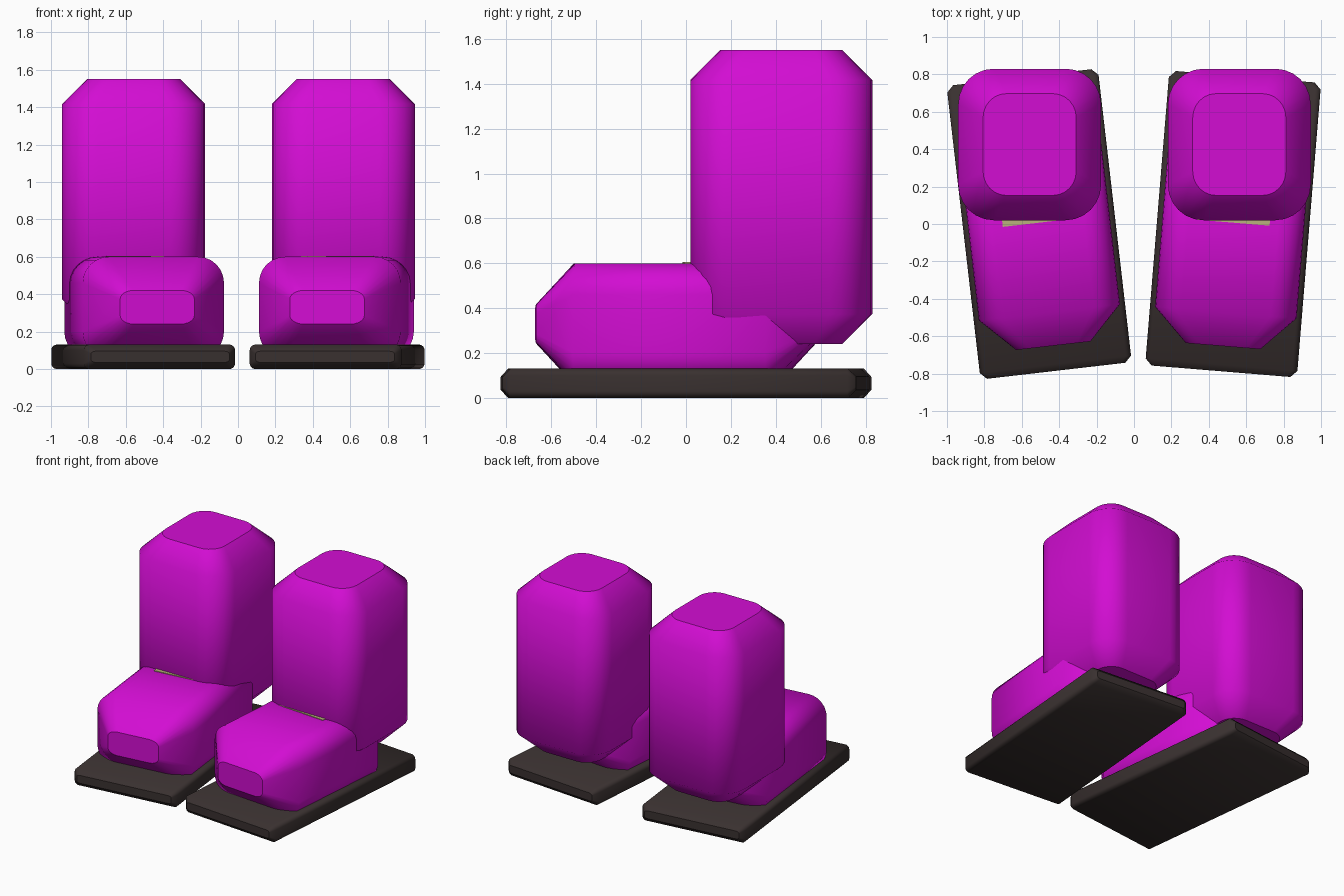
import bpy, bmesh
from math import cos, sin, pi, radians
from mathutils import Matrix, Vector

if "Cube" in bpy.data.objects:
    bpy.data.objects.remove(bpy.data.objects["Cube"])


def make_material(name, rgb):
    mat = bpy.data.materials.new(name)
    mat.use_nodes = True
    mat.diffuse_color = (*rgb, 1)
    mat.node_tree.nodes["Principled BSDF"].inputs["Base Color"].default_value = (*rgb, 1)
    return mat


magenta = make_material("magenta", (0.65, 0.004, 0.65))
dark_rubber = make_material("dark rubber", (0.041, 0.030, 0.029))
pale_lining = make_material("pale lining", (0.50, 0.45, 0.20))


def rounded_outline(half_u, half_v, radius, steps=6):
    """Corner arcs of a rounded rectangle, counter-clockwise."""
    points = []
    for k, (su, sv) in enumerate([(1, 1), (-1, 1), (-1, -1), (1, -1)]):
        for i in range(steps + 1):
            a = (k + i / steps) * pi / 2
            points.append((su * (half_u - radius) + radius * cos(a),
                           sv * (half_v - radius) + radius * sin(a)))
    return points


def tapered_block(name, half_u, half_v, start, end, radius, inset, material,
                  along="Z", location=(0, 0, 0), angle=0):
    """Rounded prism whose two ends slope in to smaller flat caps."""
    outline = rounded_outline(half_u, half_v, radius)
    ku, kv = 1 - inset / half_u, 1 - inset / half_v
    stations = [(start, ku, kv), (start + inset, 1, 1), (end - inset, 1, 1), (end, ku, kv)]
    bm = bmesh.new()
    rings = []
    for w, fu, fv in stations:
        ring = []
        for u, v in outline:
            co = (u * fu, v * fv, w) if along == "Z" else (u * fu, w, v * fv)
            ring.append(bm.verts.new(co))
        rings.append(ring)
    n = len(outline)
    for low, high in zip(rings, rings[1:]):
        for i in range(n):
            j = (i + 1) % n
            bm.faces.new((low[i], low[j], high[j], high[i])).smooth = True
    for ring in (rings[0], rings[-1]):
        cap = bm.faces.new(ring)
        for edge in cap.edges:
            edge.smooth = False
    bmesh.ops.recalc_face_normals(bm, faces=bm.faces)
    finish(bm, name, material, location, angle)


def finish(bm, name, material, location, angle):
    mesh = bpy.data.meshes.new(name)
    bm.to_mesh(mesh)
    bm.free()
    mesh.materials.append(material)
    obj = bpy.data.objects.new(name, mesh)
    obj.location = location
    obj.rotation_euler.z = radians(angle)
    bpy.context.collection.objects.link(obj)


# Each side: leg centre, foot centre and how far the toes turn in
for side, leg_x, foot_x, turn in (("right", -0.558, -0.507, 6.6),
                                  ("left", 0.563, 0.53, -4.7)):
    # upright leg
    tapered_block(side + "_leg", 0.382, 0.405, 0.24, 1.55, 0.19, 0.133, magenta,
                  location=(leg_x, 0.425, 0))
    # shoe upper, running front to back
    tapered_block(side + "_shoe_upper", 0.38, 0.27, -0.655, 0.565, 0.14, 0.18, magenta,
                  along="Y", location=(foot_x, 0, 0.33), angle=turn)
    # flat sole
    tapered_block(side + "_sole", 0.407, 0.065, -0.79, 0.79, 0.03, 0.035, dark_rubber,
                  along="Y", location=(foot_x, 0, 0.065), angle=turn)
    # ankle lining, its front edge peeking out in front of the leg
    bm = bmesh.new()
    bmesh.ops.create_cube(bm, size=1, matrix=Matrix.Translation(Vector((0, 0.157, 0)))
                          @ Matrix.Diagonal((0.39, 0.30, 0.008, 1)))
    finish(bm, side + "_ankle_lining", pale_lining, (foot_x, 0, 0.601), turn)
